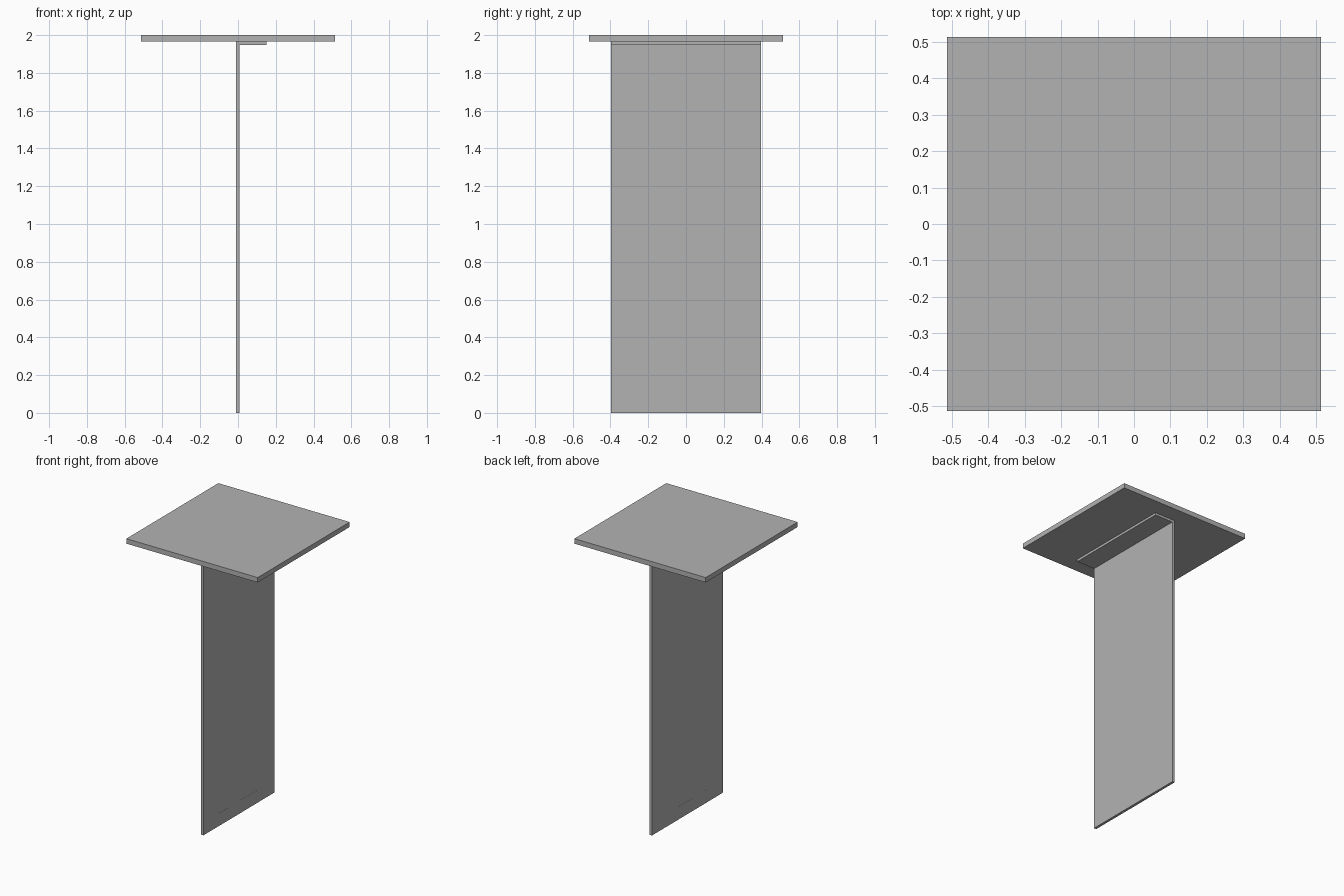
import bpy

cube = bpy.data.objects.get("Cube")
if cube:
    bpy.data.objects.remove(cube, do_unlink=True)

# One plain grey for the whole table
GREY = (0.45, 0.45, 0.45, 1.0)
grey = bpy.data.materials.new("plain_grey")
grey.use_nodes = True
grey.diffuse_color = GREY
grey.node_tree.nodes["Principled BSDF"].inputs["Base Color"].default_value = GREY


def box(name, low, high):
    """Add a sharp-edged box between two opposite corners."""
    centre = [(a + b) / 2 for a, b in zip(low, high)]
    bpy.ops.mesh.primitive_cube_add(size=1, location=centre)
    part = bpy.context.object
    part.name = name
    part.scale = [b - a for a, b in zip(low, high)]
    bpy.ops.object.transform_apply(location=False, rotation=False, scale=True)
    part.data.materials.append(grey)
    return part


HALF_TOP = 0.513      # half width of the square top
HALF_PANEL = 0.396    # half width of the upright
UNDERSIDE = 1.965     # underside of the top
BACK, FACE = -0.011, 0.007  # the two faces of the upright

# Square table top
box("table_top", (-HALF_TOP, -HALF_TOP, UNDERSIDE), (HALF_TOP, HALF_TOP, 2))

# Upright sheet that carries the top
box("upright_panel", (BACK, -HALF_PANEL, 0), (FACE, HALF_PANEL, UNDERSIDE))

# Bent lip fixed beneath the top on one side
box("mounting_lip", (FACE, -HALF_PANEL, 1.948), (0.15, HALF_PANEL, UNDERSIDE))

# Nearly flush plate at the foot of the upright
SKIN = 0.0005
box("foot_plate", (BACK - SKIN, -0.23, 0), (FACE + SKIN, 0.23, 0.09))
